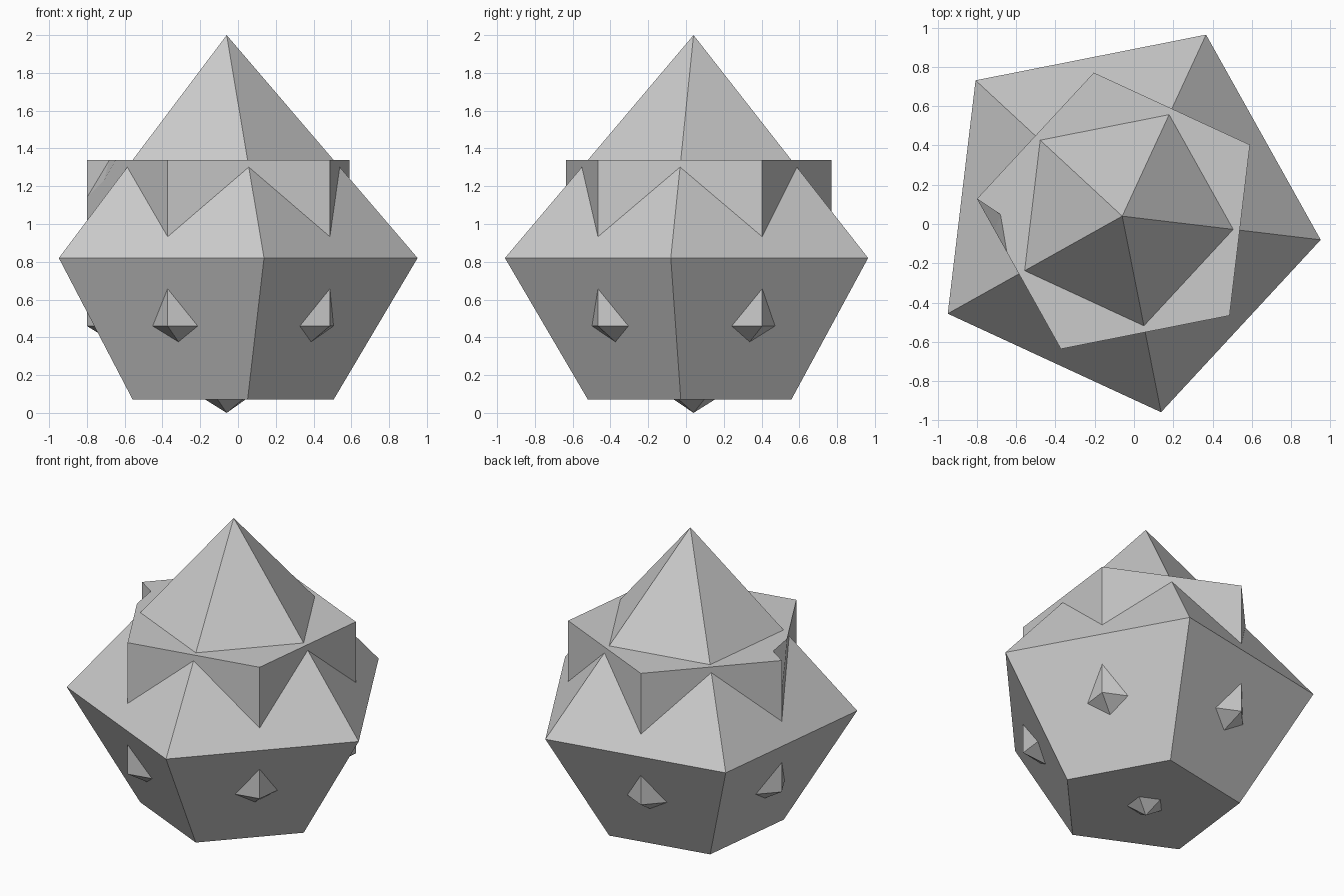
import bpy, bmesh, math
from mathutils import Vector

if "Cube" in bpy.data.objects:
    bpy.data.objects.remove(bpy.data.objects["Cube"])

AXIS = Vector((-0.06, 0.04, 0))
SIDES = 5

# Single matte grey
grey = bpy.data.materials.new("light_grey")
grey.use_nodes = True
grey.diffuse_color = (0.6, 0.6, 0.6, 1)
grey.node_tree.nodes["Principled BSDF"].inputs["Base Color"].default_value = (0.6, 0.6, 0.6, 1)


def ring(bm, radius, z, start):
    """Five vertices round the axis, counter-clockwise from the start angle."""
    angles = [math.radians(start + 360 / SIDES * i) for i in range(SIDES)]
    return [bm.verts.new(AXIS + Vector((radius * math.cos(a), radius * math.sin(a), z))) for a in angles]


def bridge(bm, low, high, skip=()):
    for i in range(SIDES):
        if i not in skip:
            j = (i + 1) % SIDES
            bm.faces.new((low[i], low[j], high[j], high[i]))


def fan(bm, loop, z):
    tip = bm.verts.new(AXIS + Vector((0, 0, z)))
    for i in range(SIDES):
        bm.faces.new((loop[i], loop[(i + 1) % SIDES], tip))


def finish(bm, name):
    bmesh.ops.recalc_face_normals(bm, faces=bm.faces)
    mesh = bpy.data.meshes.new(name)
    bm.to_mesh(mesh)
    bm.free()
    mesh.materials.append(grey)
    bpy.context.collection.objects.link(bpy.data.objects.new(name, mesh))


# Outer crystal: flat base, flared sides, tall pyramid
bm = bmesh.new()
base = ring(bm, 0.57, 0.07, -6.8)
girdle = ring(bm, 1.018, 0.82, -6.8)
bm.faces.new(base[::-1])
bridge(bm, base, girdle)
fan(bm, girdle, 2.0)
finish(bm, "outer_crystal")

# Inner crystal: upright prism with a downward point, turned half a side
bm = bmesh.new()
low = ring(bm, 0.745, 0.46, 29.2)
top = ring(bm, 0.745, 1.34, 29.2)
fan(bm, low, 0.0)
bridge(bm, low, top, skip=(1, 2))

# Chipped corner on the rim of the prism
corner = top[2]
rim = bm.verts.new(corner.co.lerp(top[3].co, 0.357))
inside = bm.verts.new(corner.co + Vector((0.12, -0.08, 0)))
edge = bm.verts.new(corner.co - Vector((0, 0, 0.2)))
side = bm.verts.new(corner.co.lerp(top[3].co, 0.21) - Vector((0, 0, 0.11)))
bm.faces.new((top[0], top[1], corner, inside, rim, top[3], top[4]))
bm.faces.new((low[1], low[2], edge, corner, top[1]))
bm.faces.new((low[2], low[3], top[3], rim, side, edge))
for chip in ((corner, edge, inside), (edge, side, inside), (side, rim, inside)):
    bm.faces.new(chip)
finish(bm, "inner_crystal")
